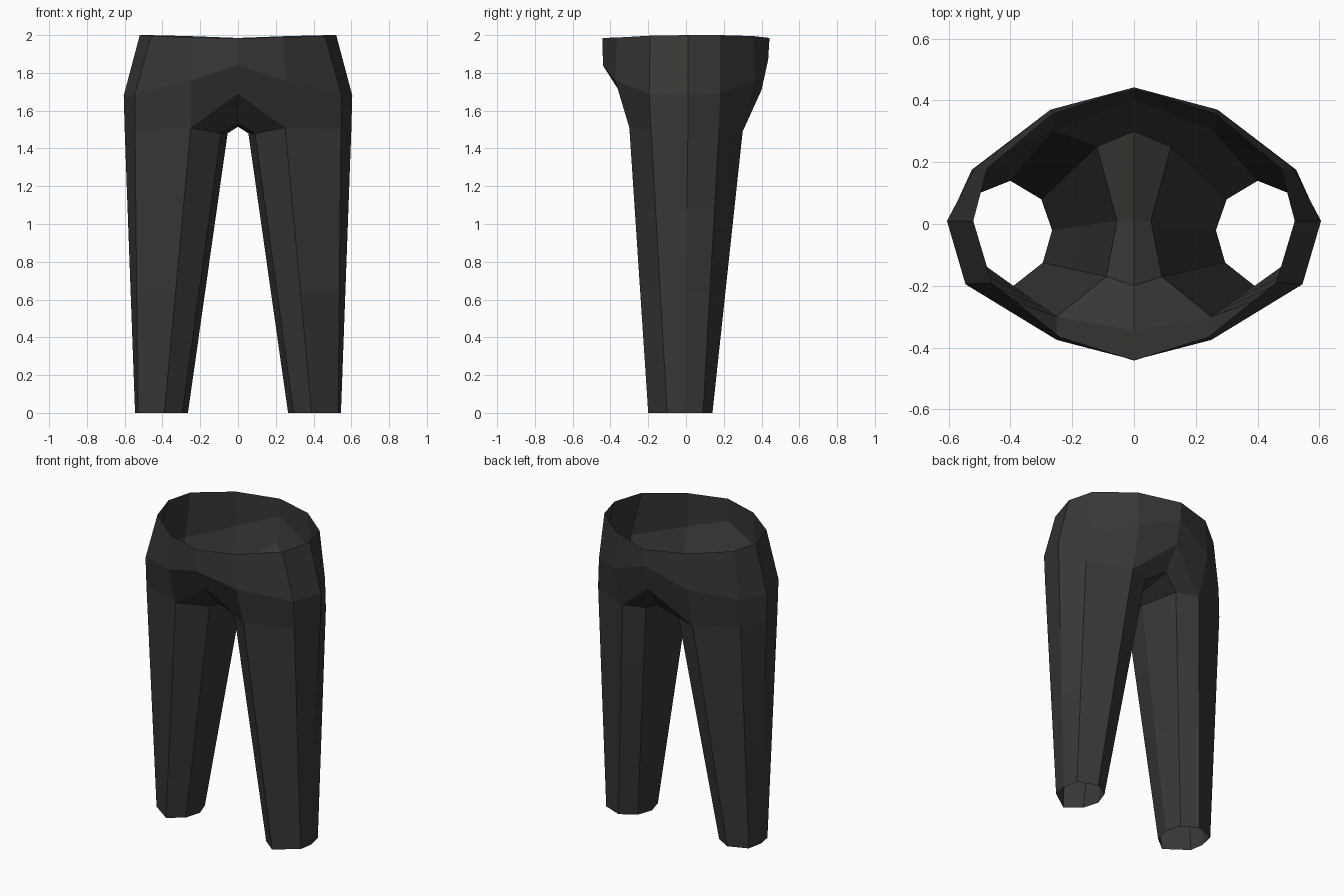
import bpy, bmesh
from mathutils import Vector

if "Cube" in bpy.data.objects:
    bpy.data.objects.remove(bpy.data.objects["Cube"])

# Cross-sections of the right half, running front -> outside -> back
hem = [(.39, -.20, 0), (.53, -.10, 0), (.545, -.01, 0), (.525, .09, 0),
       (.40, .14, 0), (.30, .08, 0), (.265, -.02, 0), (.295, -.125, 0)]
thigh = [(.25, -.30, 1.51), (.545, -.185, 1.5), (.60, .01, 1.5), (.525, .175, 1.5),
         (.26, .30, 1.49), (.12, .25, 1.49), (.055, .01, 1.48), (.09, -.17, 1.48)]
hip = [(0, -.44, 1.84), (.25, -.375, 1.76), (.545, -.195, 1.69), (.605, .01, 1.68),
       (.515, .18, 1.69), (.27, .37, 1.76), (0, .435, 1.87)]
waist = [(0, -.442, 1.985), (.24, -.365, 1.987), (.46, -.19, 1.997), (.52, .01, 2.0),
         (.475, .18, 2.0), (.265, .355, 1.995), (0, .442, 1.985)]
crotch = [(0, -.345, 1.69), (0, -.20, 1.53), (0, .01, 1.515), (0, .30, 1.56), (0, .40, 1.71)]

bm = bmesh.new()


def row(points):
    return [bm.verts.new(p) for p in points]


def bridge(a, b, closed=False):
    n = len(a)
    for i in range(n if closed else n - 1):
        j = (i + 1) % n
        bm.faces.new((a[i], a[j], b[j], b[i]))


# Tapered leg tube
legs = [row([Vector(a).lerp(Vector(b), t) for a, b in zip(hem, thigh)])
        for t in (0, .43, .72, 1)]
for low, high in zip(legs, legs[1:]):
    bridge(low, high, True)

# Hip and waist panels
T, H, W, C = legs[-1], row(hip), row(waist), row(crotch)
bridge(T[:5], H[1:6])
bridge(H, W)

# Crotch gusset and centre panels
bridge(C, [T[0], T[7], T[6], T[5], T[4]])
bm.faces.new((C[0], T[0], H[1], H[0]))
bm.faces.new((C[4], H[6], H[5], T[4]))

mesh = bpy.data.meshes.new("trousers")
bm.to_mesh(mesh)
bm.free()
trousers = bpy.data.objects.new("trousers", mesh)
bpy.context.collection.objects.link(trousers)

# Left half
mirror = trousers.modifiers.new("mirror", 'MIRROR')
mirror.use_clip = True

# Dark cloth
cloth = bpy.data.materials.new("dark_cloth")
cloth.diffuse_color = (.04, .039, .038, 1)
cloth.use_nodes = True
cloth.node_tree.nodes["Principled BSDF"].inputs["Base Color"].default_value = cloth.diffuse_color
mesh.materials.append(cloth)
